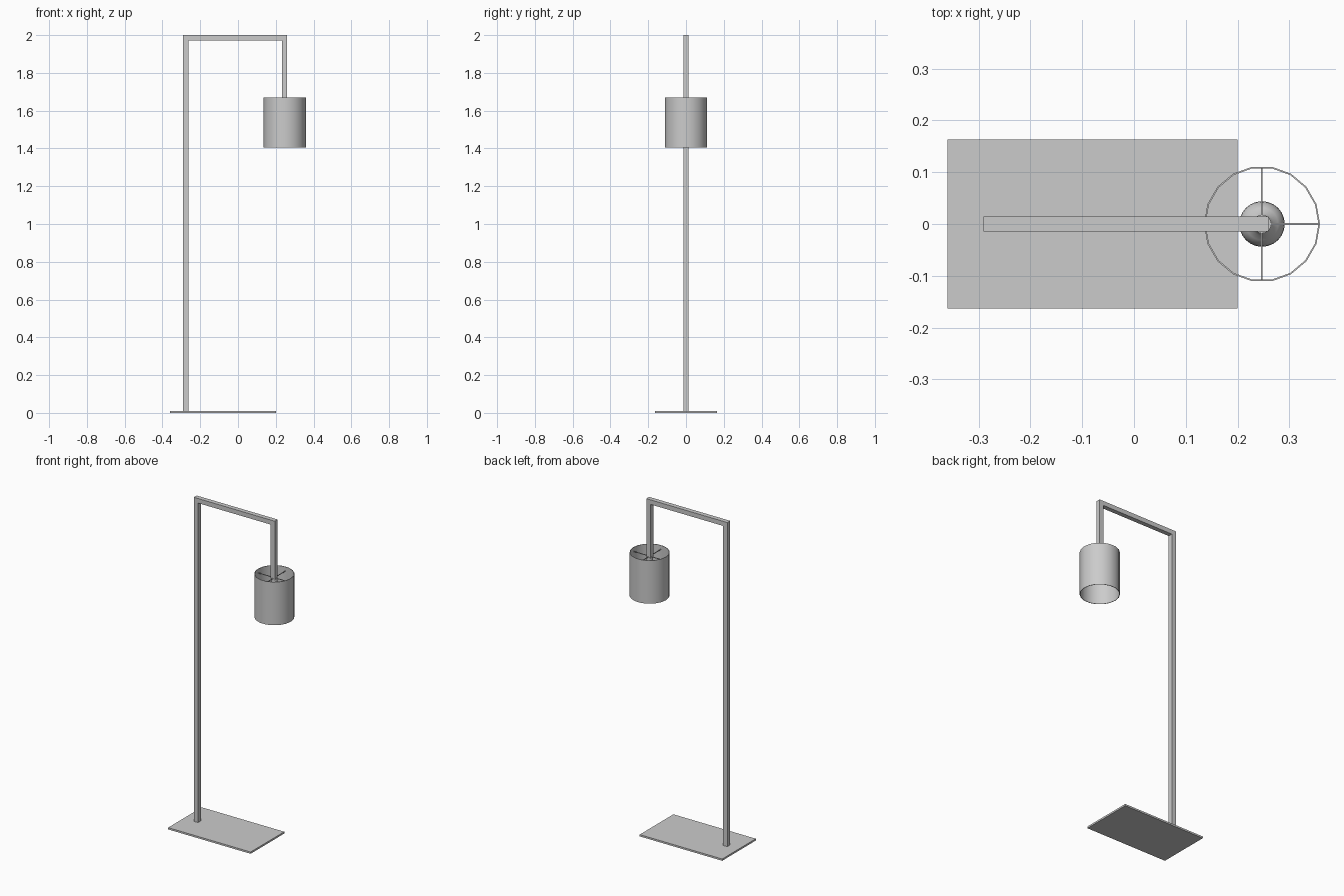
import bpy
import bmesh
from math import pi, cos, sin
from mathutils import Matrix, Vector

cube = bpy.data.objects.get("Cube")
if cube:
    bpy.data.objects.remove(cube, do_unlink=True)

LAMP_X = 0.247
SIDES = 18


def add_object(name, bm, smooth=False):
    bmesh.ops.recalc_face_normals(bm, faces=bm.faces)
    mesh = bpy.data.meshes.new(name)
    bm.to_mesh(mesh)
    bm.free()
    obj = bpy.data.objects.new(name, mesh)
    bpy.context.collection.objects.link(obj)
    if smooth:
        bpy.ops.object.select_all(action="DESELECT")
        obj.select_set(True)
        bpy.context.view_layer.objects.active = obj
        bpy.ops.object.shade_smooth_by_angle(angle=pi / 4)
    return obj


def box(name, low, high):
    bm = bmesh.new()
    low, high = Vector(low), Vector(high)
    matrix = Matrix.Translation((low + high) / 2) @ Matrix.Diagonal((*(high - low), 1))
    bmesh.ops.create_cube(bm, size=1, matrix=matrix)
    return add_object(name, bm)


def lathe(name, profile, sides, closed=False):
    """Spin a radius/height profile around the lamp axis."""
    bm = bmesh.new()
    verts = [bm.verts.new((LAMP_X + r, 0, z)) for r, z in profile]
    pairs = list(zip(verts, verts[1:]))
    if closed:
        pairs.append((verts[-1], verts[0]))
    edges = [bm.edges.new(pair) for pair in pairs]
    bmesh.ops.spin(bm, geom=verts + edges, cent=(LAMP_X, 0, 0), axis=(0, 0, 1),
                   angle=2 * pi, steps=sides, use_duplicate=False)
    bmesh.ops.remove_doubles(bm, verts=bm.verts, dist=0.0001)
    return add_object(name, bm, smooth=True)


# Flat rectangular foot
box("base_plate", (-0.36, -0.163, 0), (0.2, 0.163, 0.011))

# Square tube frame: post, top arm and hanging drop in one outline
outline = [(-0.29, 0.011), (-0.29, 2), (0.26, 2), (0.26, 1.64),
           (0.232, 1.64), (0.232, 1.972), (-0.262, 1.972), (-0.262, 0.011)]
bm = bmesh.new()
face = bm.faces.new([bm.verts.new((x, -0.014, z)) for x, z in outline])
extruded = bmesh.ops.extrude_face_region(bm, geom=[face])["geom"]
bmesh.ops.translate(bm, vec=(0, 0.028, 0),
                    verts=[g for g in extruded if isinstance(g, bmesh.types.BMVert)])
add_object("frame", bm)

# Open drum shade with a thin wall
lathe("shade", [(0.112, 1.405), (0.112, 1.67), (0.109, 1.67), (0.109, 1.405)],
      SIDES, closed=True)

# Four thin spokes holding the shade
bm = bmesh.new()
for i in range(4):
    turn = Matrix.Translation((LAMP_X, 0, 1.645)) @ Matrix.Rotation(i * pi / 2, 4, "Z")
    bmesh.ops.create_cube(bm, size=1, matrix=turn @ Matrix.Translation((0.06, 0, 0))
                          @ Matrix.Diagonal((0.1, 0.003, 0.004, 1)))
add_object("shade_spokes", bm)

# Socket below the drop
lathe("bulb_socket", [(0, 1.645), (0.018, 1.645), (0.018, 1.605), (0, 1.605)], SIDES)

# Round bulb with a short neck
arc = [(0.044 * sin(a), 1.55 - 0.044 * cos(a)) for a in (i * pi / 12 for i in range(11))]
arc[0] = (0, arc[0][1])
lathe("bulb", arc + [(0.016, 1.605), (0, 1.605)], 24)
